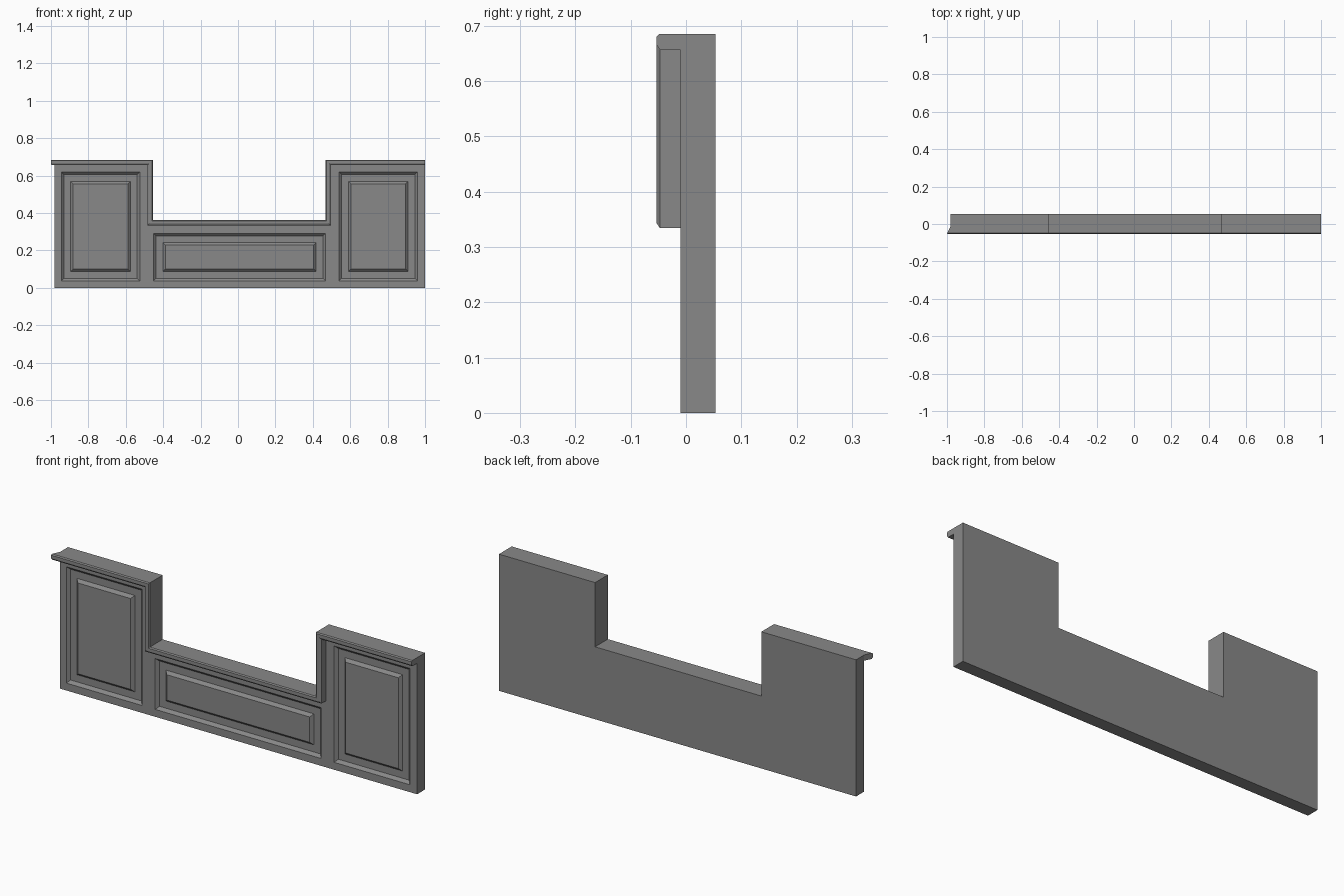
import bpy
import bmesh

cube = bpy.data.objects.get("Cube")
if cube:
    bpy.data.objects.remove(cube)

grey = bpy.data.materials.new("painted grey")
grey.use_nodes = True
colour = (0.25, 0.25, 0.25, 1)
grey.diffuse_color = colour
grey.node_tree.nodes["Principled BSDF"].inputs["Base Color"].default_value = colour

FRONT, BACK, TOP, LOW = -0.01, 0.053, 0.685, 0.363
LEFT_END, RIGHT_END = 1.0, -0.98
NOTCH_R, NOTCH_L = -0.455, 0.467


def finish(name, bm):
    """Turn a bmesh into a named grey object."""
    mesh = bpy.data.meshes.new(name)
    bm.to_mesh(mesh)
    bm.free()
    mesh.materials.append(grey)
    obj = bpy.data.objects.new(name, mesh)
    bpy.context.collection.objects.link(obj)
    return obj


def ring(bm, points, y):
    return [bm.verts.new((x, y, z)) for x, z in points]


def bridge(bm, a, b, closed=True):
    count = len(a) if closed else len(a) - 1
    for i in range(count):
        j = (i + 1) % len(a)
        bm.faces.new((a[i], a[j], b[j], b[i]))


def rectangle(x0, x1, z0, z1, inset=0):
    x0, x1, z0, z1 = x0 + inset, x1 - inset, z0 + inset, z1 - inset
    return [(x0, z0), (x1, z0), (x1, z1), (x0, z1)]


# Panel openings: x0, x1, z0, z1
panels = {
    "right_panel": (-0.945, -0.525, 0.037, 0.62),
    "centre_panel": (-0.452, 0.468, 0.037, 0.292),
    "left_panel": (0.54, 0.96, 0.037, 0.62),
}

# Wall: stepped outline, with openings in the front face
top_path = [(RIGHT_END, TOP), (NOTCH_R, TOP), (NOTCH_R, LOW),
            (NOTCH_L, LOW), (NOTCH_L, TOP), (LEFT_END, TOP)]
outline = [(LEFT_END, 0), (RIGHT_END, 0)] + top_path
outline = outline[1:] + outline[:1]
bm = bmesh.new()
front = ring(bm, outline, FRONT)
loops = [front] + [ring(bm, rectangle(*p), FRONT) for p in panels.values()]
edges = [bm.edges.new((l[i], l[(i + 1) % len(l)])) for l in loops for i in range(len(l))]
bmesh.ops.triangle_fill(bm, edges=edges, use_beauty=True, use_dissolve=False, normal=(0, -1, 0))
back = ring(bm, outline, BACK)
bridge(bm, front, back)
bm.faces.new(back)
bmesh.ops.recalc_face_normals(bm, faces=bm.faces)
finish("wall", bm)

# Panels: sloped recess, flat border, raised bevelled field
steps = [(0, FRONT), (0.014, 0.004), (0.05, 0.004), (0.064, FRONT)]
for name, bounds in panels.items():
    bm = bmesh.new()
    rings = [ring(bm, rectangle(*bounds, inset), y) for inset, y in steps]
    for outer, inner in zip(rings, rings[1:]):
        bridge(bm, outer, inner)
    bm.faces.new(rings[-1])
    finish(name, bm)

# Moulding: profile swept along the stepped top with mitred corners
profile = [(0, FRONT), (0, -0.048), (0.005, -0.053), (0.02, -0.053),
           (0.029, -0.047), (0.029, FRONT)]
side = [0, -1, -1, 1, 1, 0]
bm = bmesh.new()
rows = []
for drop, y in profile:
    points = [(x + s * drop, z - drop) for (x, z), s in zip(top_path, side)]
    flare = 0.02 * (FRONT - y) / 0.043
    points[0] = (points[0][0] - flare, points[0][1])
    rows.append(ring(bm, points, y))
for i, row in enumerate(rows):
    bridge(bm, row, rows[(i + 1) % len(rows)], closed=False)
for end in (0, -1):
    bm.faces.new([row[end] for row in rows])
bmesh.ops.recalc_face_normals(bm, faces=bm.faces)
finish("top_moulding", bm)
